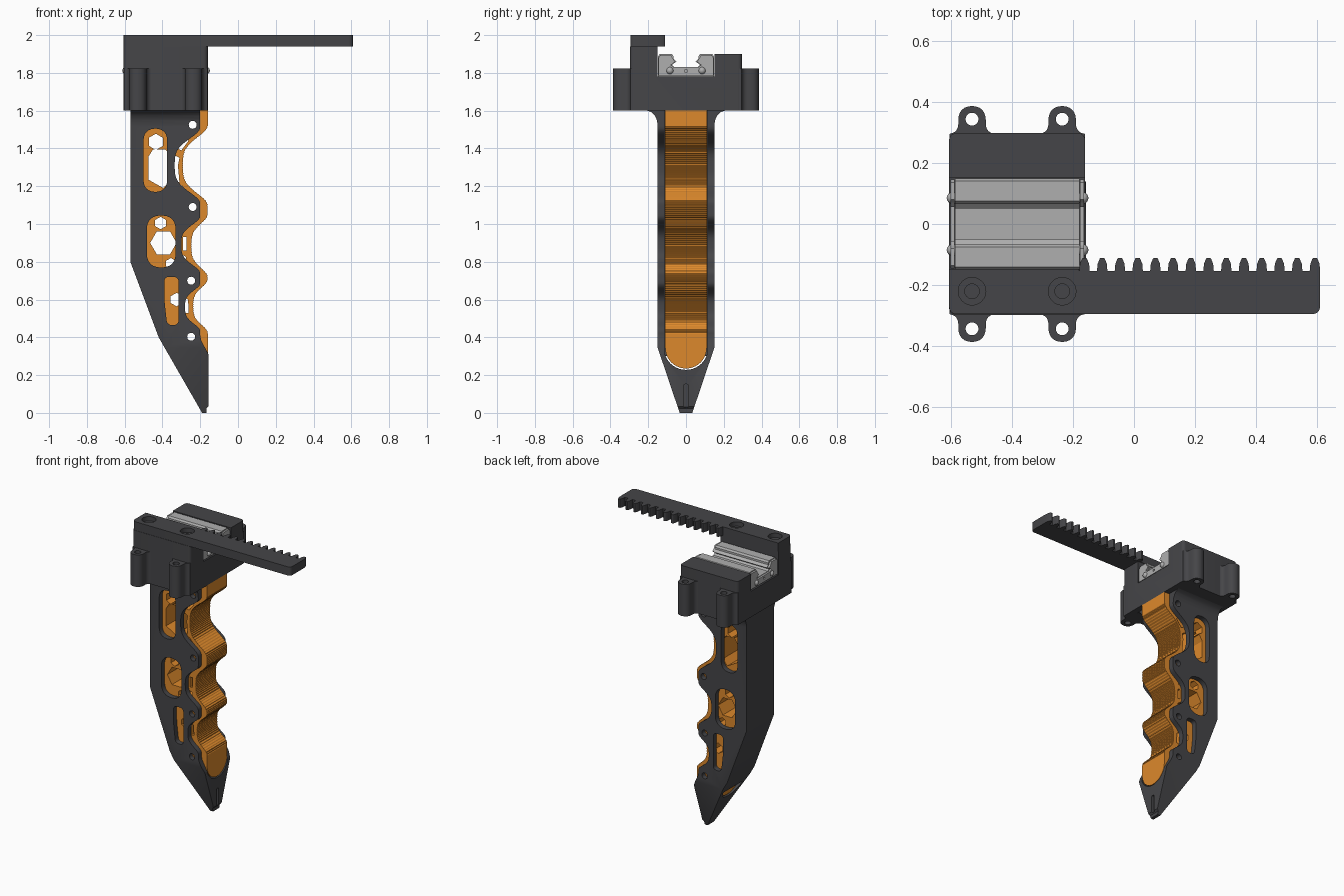
import bpy, bmesh, math
from mathutils import Vector

if "Cube" in bpy.data.objects:
    bpy.data.objects.remove(bpy.data.objects["Cube"])


def material(name, rgb):
    m = bpy.data.materials.new(name)
    m.diffuse_color = (*rgb, 1)
    m.use_nodes = True
    m.node_tree.nodes["Principled BSDF"].inputs["Base Color"].default_value = m.diffuse_color
    return m


DARK = material("dark_plastic", (0.06, 0.06, 0.065))
ORANGE = material("orange_rubber", (0.72, 0.25, 0.025))
STEEL = material("steel", (0.43, 0.43, 0.43))
AXES = {"x": lambda u, v, t: (t, u, v), "y": lambda u, v, t: (u, t, v), "z": lambda u, v, t: (u, v, t)}


def prism(name, pts, axis, a, b, mat=None, round_if=None):
    """Extrude a 2D outline along an axis from a to b; optionally round chosen edges."""
    bm = bmesh.new()
    lo = [bm.verts.new(AXES[axis](*p[:2], a)) for p in pts]
    hi = [bm.verts.new(AXES[axis](*p[:2], b)) for p in pts]
    bm.faces.new(lo)
    bm.faces.new(hi)
    for i in range(len(pts)):
        j = (i + 1) % len(pts)
        bm.faces.new((lo[i], lo[j], hi[j], hi[i]))
    if round_if:
        edges = [e for e in bm.edges if round_if(*[v.co for v in e.verts])]
        bmesh.ops.bevel(bm, geom=edges, offset=0.022, segments=5, profile=0.5, affect="EDGES")
    bmesh.ops.recalc_face_normals(bm, faces=bm.faces)
    me = bpy.data.meshes.new(name)
    bm.to_mesh(me)
    bm.free()
    ob = bpy.data.objects.new(name, me)
    bpy.context.collection.objects.link(ob)
    if mat:
        me.materials.append(mat)
    return ob


def rounded(pts, r, n=6):
    """Round polygon corners; a third value on a point overrides the radius."""
    out = []
    for i, p in enumerate(pts):
        q = Vector(p[:2])
        rr = p[2] if len(p) > 2 else r
        if rr == 0:
            out.append(tuple(q))
            continue
        a = q + (Vector(pts[i - 1][:2]) - q).normalized() * rr
        b = q + (Vector(pts[(i + 1) % len(pts)][:2]) - q).normalized() * rr
        for k in range(n + 1):
            t = k / n
            out.append(tuple(a * (1 - t) ** 2 + q * 2 * t * (1 - t) * 0.9 + (a + b) * t * (1 - t) * 0.1 + b * t * t))
    return out


def circle(cx, cy, r, n=24, rot=0):
    return [(cx + r * math.cos(rot + 2 * math.pi * i / n), cy + r * math.sin(rot + 2 * math.pi * i / n)) for i in range(n)]


def boolean(ob, cutter, op="DIFFERENCE"):
    m = ob.modifiers.new("cut", "BOOLEAN")
    m.object, m.operation, m.solver = cutter, op, "EXACT"
    bpy.context.view_layer.objects.active = ob
    bpy.ops.object.modifier_apply(modifier=m.name)
    bpy.data.objects.remove(cutter)


def smooth(ob, angle=30):
    bpy.ops.object.select_all(action="DESELECT")
    ob.select_set(True)
    bpy.context.view_layer.objects.active = ob
    bpy.ops.object.shade_smooth_by_angle(angle=math.radians(angle))


def wave(z, base, scallops):
    """Edge with scooped hollows given as (centre, half width, depth)."""
    x = base
    for c, w, d in scallops:
        t = abs(z - c) / w
        if t < 1:
            x -= d * (0.5 + 0.5 * math.cos(math.pi * t ** 1.7))
    return x


def u_section(half, top, bottom):
    """Section with a round bottom, in y and z."""
    return [(half, top)] + [(half * math.cos(a), bottom + 0.11 - 0.11 * math.sin(a))
                            for a in [math.pi * i / 20 for i in range(21)]] + [(-half, top)]


# Finger shell: side profile intersected with the tapered front section
shell_scoops = [(1.31, 0.20, 0.135), (0.89, 0.15, 0.10), (0.56, 0.125, 0.08)]
zs = [0.41 + i * 1.19 / 90 for i in range(91)]
profile = [(-0.57, 1.62), (-0.57, 0.8), (-0.42, 0.4), (-0.19, 0), (-0.168, 0), (-0.168, 0.022),
           (-0.157, 0.035), (-0.157, 0.31), (-0.195, 0.385)]
profile += [(wave(z, -0.2, shell_scoops), z) for z in zs] + [(-0.2, 1.62)]
shell = prism("finger_shell", profile, "y", -0.3, 0.3, DARK)
half = [(0.03, -0.01), (0.15, 0.345), (0.15, 1.52), (0.154, 1.55), (0.166, 1.575), (0.182, 1.592), (0.21, 1.602), (0.21, 1.63)]
boolean(shell, prism("section", half + [(-y, z) for y, z in half[::-1]], "x", -1, 1), "INTERSECT")

# Cavity for the pad, open to the right and through the lower back slope
cavity = prism("cavity", [(-0.53, 1.605), (-0.53, 0.8), (-0.385, 0.42), (-0.345, 0.2), (0, 0.2), (0, 1.605)], "y", -0.2, 0.2)
boolean(cavity, prism("cavity_section", u_section(0.115, 1.61, 0.228), "x", -1, 1), "INTERSECT")
boolean(shell, cavity)

# Side windows, pin holes and tip groove
windows = [rounded([(-0.5, 1.17), (-0.375, 1.17), (-0.375, 1.505), (-0.5, 1.505)], 0.06),
           rounded([(-0.483, 0.77), (-0.33, 0.77), (-0.33, 1.045), (-0.483, 1.045)], 0.07),
           rounded([(-0.375, 0.465), (-0.315, 0.465), (-0.315, 0.72), (-0.39, 0.72), (-0.39, 0.6)], 0.025)]
pins = [circle(x, z, 0.021) for x, z in [(-0.24, 1.525), (-0.24, 1.09), (-0.248, 0.7), (-0.248, 0.403)]]
for outline in windows + pins:
    boolean(shell, prism("window", outline, "y", -0.5, 0.5))
boolean(shell, prism("groove", rounded([(-0.012, 0.03, 0), (0.012, 0.03, 0), (0.012, 0.152), (-0.012, 0.152)], 0.01),
                     "x", -0.185, 0))
smooth(shell)

# Soft pad with a finely ribbed scooped face
pad_scoops = [(1.31, 0.21, 0.13), (0.885, 0.165, 0.085), (0.565, 0.14, 0.075)]
profile = [(-0.525, 1.6), (-0.525, 0.8), (-0.38, 0.43), (-0.31, 0.22), (-0.16, 0.22)]
for i in range(201):
    z = 0.42 + i * 1.1 / 200
    profile.append((wave(z, -0.16, pad_scoops) - (0.003 if i % 2 else 0), z))
pad = prism("soft_pad", profile + [(-0.16, 1.6)], "y", -0.2, 0.2, ORANGE)
boolean(pad, prism("pad_section", u_section(0.11, 1.61, 0.235), "x", -1, 1), "INTERSECT")

# Honeycomb voids through the pad
hexes = [(-0.435, 1.435, 0.043), (-0.395, 0.9, 0.07), (-0.41, 1.005, 0.033), (-0.325, 0.6, 0.036),
         (-0.355, 0.79, 0.03), (-0.3, 0.98, 0.028), (-0.3, 0.81, 0.03)]
voids = [circle(x, z, r, 6, math.pi / 6 if r < 0.05 else 0) for x, z, r in hexes]
voids += [[(-0.475, 1.235), (-0.395, 1.19), (-0.36, 1.23), (-0.36, 1.37), (-0.385, 1.395), (-0.45, 1.395), (-0.475, 1.355)],
          [(-0.345, 1.24), (-0.31, 1.22), (-0.318, 1.31), (-0.31, 1.35), (-0.345, 1.37)],
          [(-0.32, 1.4), (-0.3, 1.39), (-0.262, 1.44), (-0.28, 1.46)],
          [(-0.32, 1.2), (-0.3, 1.205), (-0.27, 1.175), (-0.285, 1.15)],
          [(-0.29, 0.86), (-0.272, 0.86), (-0.272, 0.93), (-0.29, 0.93)],
          [(-0.28, 0.53), (-0.262, 0.53), (-0.264, 0.6), (-0.28, 0.61)]]
for outline in voids + pins:
    boolean(pad, prism("void", outline, "y", -0.5, 0.5))

# Mounting block with a channel for the carriage
corner = lambda a, b: abs(a.z - b.z) > 0.2 and abs(a.y) > 0.28 and abs(a.y - b.y) < 0.001
block = prism("mount_block", [(-0.297, 1.6), (0.297, 1.6), (0.297, 1.9), (0.15, 1.9), (0.15, 1.78),
                              (-0.15, 1.78), (-0.15, 1.94), (-0.297, 1.94)], "x", -0.605, -0.16, DARK, corner)
smooth(block)

# Screw lugs at the four corners
for i, x in enumerate((-0.53, -0.235)):
    for s in (-1, 1):
        pts = [(-0.074, 0.27, 0), (-0.074, 0.295, 0), (-0.045, 0.3, 0.026), (-0.045, 0.386), (0.045, 0.386),
               (0.045, 0.3, 0.026), (0.074, 0.295, 0), (0.074, 0.27, 0)]
        lug = prism(f"screw_lug_{i}_{'front' if s < 0 else 'back'}",
                    [(x + px, s * py) for px, py in rounded(pts, 0.044)], "z", 1.6, 1.822, DARK)
        boolean(lug, prism("hole", circle(x, s * 0.343, 0.021), "z", 1.5, 1.9))
        smooth(lug)

# Gear rack arm with counterbored screw holes
rack_pts = [(-0.605, -0.295), (0.609, -0.295), (0.609, -0.153, 0)]
for i in reversed(range(14)):
    x = -0.162 + i * 0.058
    for dx, y, r in [(0.017, -0.153, 0), (0.015, -0.13, 0), (0.007, -0.111, 0.003),
                     (-0.007, -0.111, 0.003), (-0.015, -0.13, 0), (-0.017, -0.153, 0)]:
        if i < 13 or dx < 0.017:
            rack_pts.append((x + dx, y, r))
rack_pts += [(-0.18, -0.147, 0), (-0.605, -0.147, 0)]
rack = prism("gear_rack", rounded(rack_pts, 0.025, 4), "z", 1.94, 2.0, DARK)
for x in (-0.53, -0.235):
    boolean(rack, prism("counterbore", circle(x, -0.22, 0.045, 32), "z", 1.97, 2.1))
    boolean(rack, prism("bore", circle(x, -0.22, 0.024), "z", 1.95, 2.1))
smooth(rack)

# Linear carriage: grooved body and thin end plates
side = [(0.149, 1.782), (0.149, 1.885), (0.14, 1.9), (0.075, 1.9), (0.066, 1.888), (0.066, 1.875),
        (0.05, 1.86), (0.075, 1.842), (0.062, 1.832)]
prism("carriage_body", side + [(-y, z) for y, z in side[::-1]], "x", -0.585, -0.178, STEEL)
cap = [(0.145, 1.786), (0.145, 1.88), (0.136, 1.895), (0.08, 1.895), (0.07, 1.875), (0.056, 1.86), (0.08, 1.842), (0.066, 1.83)]
for i, (a, b) in enumerate([(-0.6, -0.587), (-0.176, -0.164)]):
    plate = prism(f"end_plate_{i}", cap + [(-y, z) for y, z in cap[::-1]], "x", a, b, STEEL)
    boolean(plate, prism("port", circle(0, 1.81, 0.008, 12), "x", -1, 1))
    # Domed end screws
    for y in (-0.085, 0.085):
        bpy.ops.mesh.primitive_uv_sphere_add(segments=16, ring_count=10, radius=0.019,
                                             location=(-0.594 if i == 0 else -0.168, y, 1.812))
        screw = bpy.context.object
        screw.name = f"end_screw_{i}_{'front' if y < 0 else 'back'}"
        screw.data.materials.append(STEEL)
        smooth(screw, 60)
